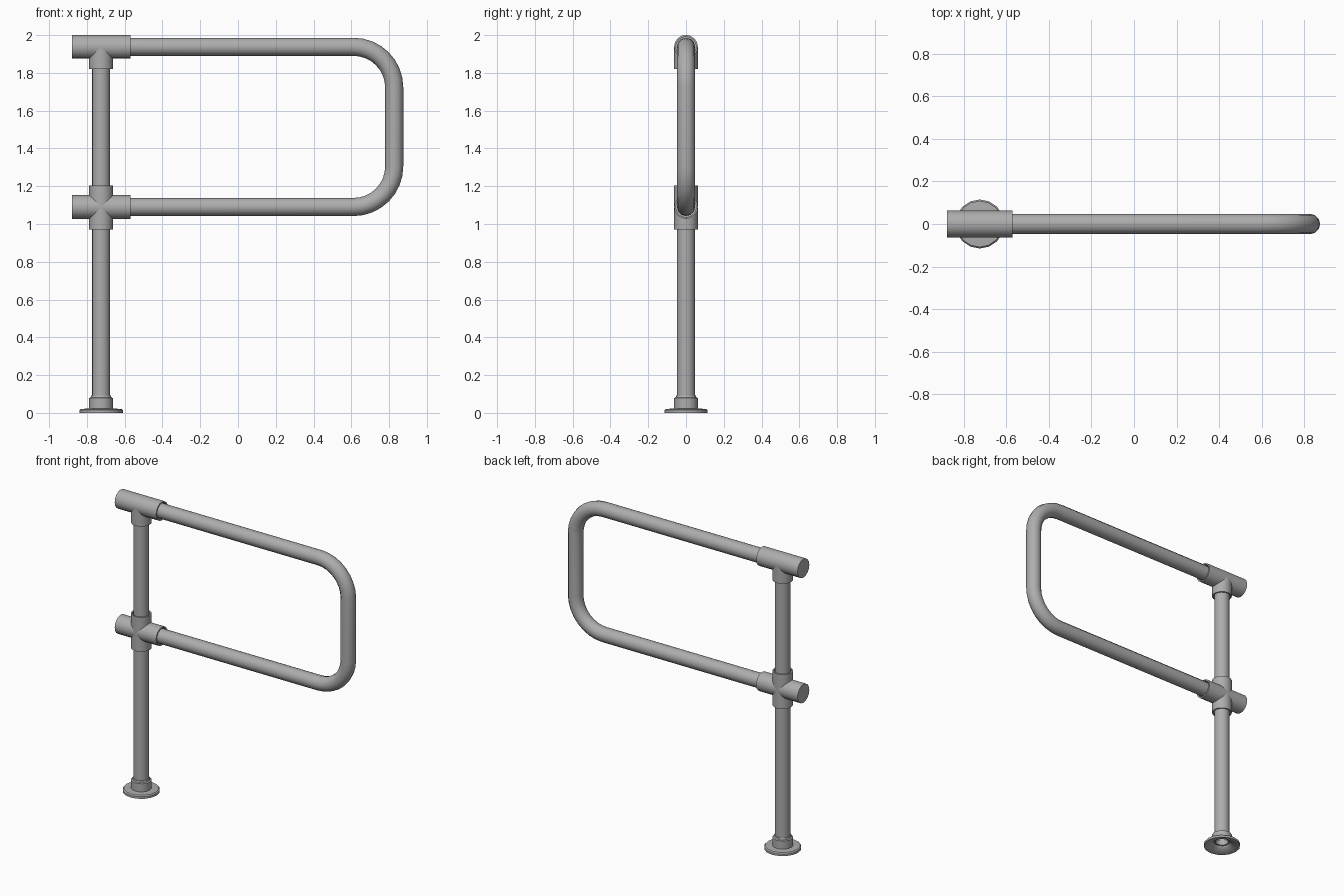
import bpy, bmesh, math
from mathutils import Matrix, Vector

cube = bpy.data.objects.get("Cube")
if cube:
    bpy.data.objects.remove(cube)

steel = bpy.data.materials.new("galvanised_grey")
steel.use_nodes = True
GREY = (0.42, 0.42, 0.42, 1)
steel.diffuse_color = GREY
steel.node_tree.nodes["Principled BSDF"].inputs["Base Color"].default_value = GREY

POST_X, TOP_Z, LOW_Z = -0.725, 1.938, 1.09
PIPE_R, FIT_R, BORE_R = 0.048, 0.063, 0.054
FIT_HALF, BEND_R, END_X = 0.155, 0.215, 0.827


def finish(name, bm):
    bmesh.ops.remove_doubles(bm, verts=bm.verts, dist=0.0001)
    bmesh.ops.recalc_face_normals(bm, faces=bm.faces)
    mesh = bpy.data.meshes.new(name)
    bm.to_mesh(mesh)
    bm.free()
    mesh.materials.append(steel)
    obj = bpy.data.objects.new(name, mesh)
    bpy.context.collection.objects.link(obj)
    bpy.ops.object.select_all(action="DESELECT")
    obj.select_set(True)
    bpy.context.view_layer.objects.active = obj
    bpy.ops.object.shade_smooth_by_angle(angle=math.radians(40))
    return obj


def lathe(name, profile, origin, along_x=False, sides=16):
    """Spin a (radius, height) profile about z, or lay it along x."""
    bm = bmesh.new()
    verts = [bm.verts.new((r, 0, h)) for r, h in profile]
    edges = [bm.edges.new(pair) for pair in zip(verts, verts[1:])]
    bmesh.ops.spin(bm, geom=verts + edges, axis=(0, 0, 1), cent=(0, 0, 0),
                   angle=math.tau, steps=sides, use_duplicate=False)
    turn = Matrix.Rotation(math.pi / 2, 4, "Y") if along_x else Matrix()
    bm.transform(Matrix.Translation(origin) @ turn)
    return finish(name, bm)


def socket(low, high, open_low, open_high):
    """Profile of a sleeve whose open ends have a shallow bore."""
    depth = 0.03
    start = [(0, low + depth), (BORE_R, low + depth), (BORE_R, low)] if open_low else [(0, low)]
    end = [(BORE_R, high), (BORE_R, high - depth), (0, high - depth)] if open_high else [(0, high)]
    return start + [(FIT_R, low), (FIT_R, high)] + end


def bent_pipe(name, path, radius, sides=12):
    """Sweep a round section along a path in the xz plane."""
    bm = bmesh.new()
    rings = []
    for i, p in enumerate(path):
        tangent = (path[min(i + 1, len(path) - 1)] - path[max(i - 1, 0)]).normalized()
        across = Vector((0, 1, 0))
        normal = tangent.cross(across)
        rings.append([bm.verts.new(p + radius * (math.cos(a) * normal + math.sin(a) * across))
                      for a in (math.tau * k / sides for k in range(sides))])
    for a, b in zip(rings, rings[1:]):
        for k in range(sides):
            n = (k + 1) % sides
            bm.faces.new((a[k], a[n], b[n], b[k]))
    bm.faces.new(rings[0])
    bm.faces.new(rings[-1])
    return finish(name, bm)


# Looped rail with two rounded corners
path = [Vector((POST_X, 0, TOP_Z))]
for cz, start in ((TOP_Z - BEND_R, math.pi / 2), (LOW_Z + BEND_R, 0)):
    for i in range(9):
        a = start - i / 8 * math.pi / 2
        path.append(Vector((END_X - BEND_R + BEND_R * math.cos(a), 0,
                            cz + BEND_R * math.sin(a))))
path.append(Vector((POST_X, 0, LOW_Z)))
bent_pipe("loop_rail", path, PIPE_R)

# Upright post, open at the foot
lathe("post", [(PIPE_R - 0.008, 0.06), (PIPE_R - 0.008, 0.03), (PIPE_R, 0.03),
               (PIPE_R, TOP_Z), (0, TOP_Z)], (POST_X, 0, 0))

# Fittings: horizontal sleeves closed on the outer end, vertical sleeves open
for name, z in (("tee_sleeve", TOP_Z), ("cross_sleeve", LOW_Z)):
    lathe(name, socket(-FIT_HALF, FIT_HALF, False, True), (POST_X, 0, z), along_x=True)
lathe("tee_stem", socket(1.82, TOP_Z, True, False), (POST_X, 0, 0))
lathe("cross_stem", socket(0.972, 1.205, True, True), (POST_X, 0, 0))

# Floor flange: thin dish, hollow underneath, with a collar round the post
lathe("floor_flange", [(0.05, 0.03), (0.06, 0.016), (0.108, 0.0), (0.115, 0.0),
                       (0.115, 0.014), (0.108, 0.021), (FIT_R, 0.023), (FIT_R, 0.078),
                       (0.055, 0.082), (0.052, 0.092), (0.046, 0.092)], (POST_X, 0, 0))
